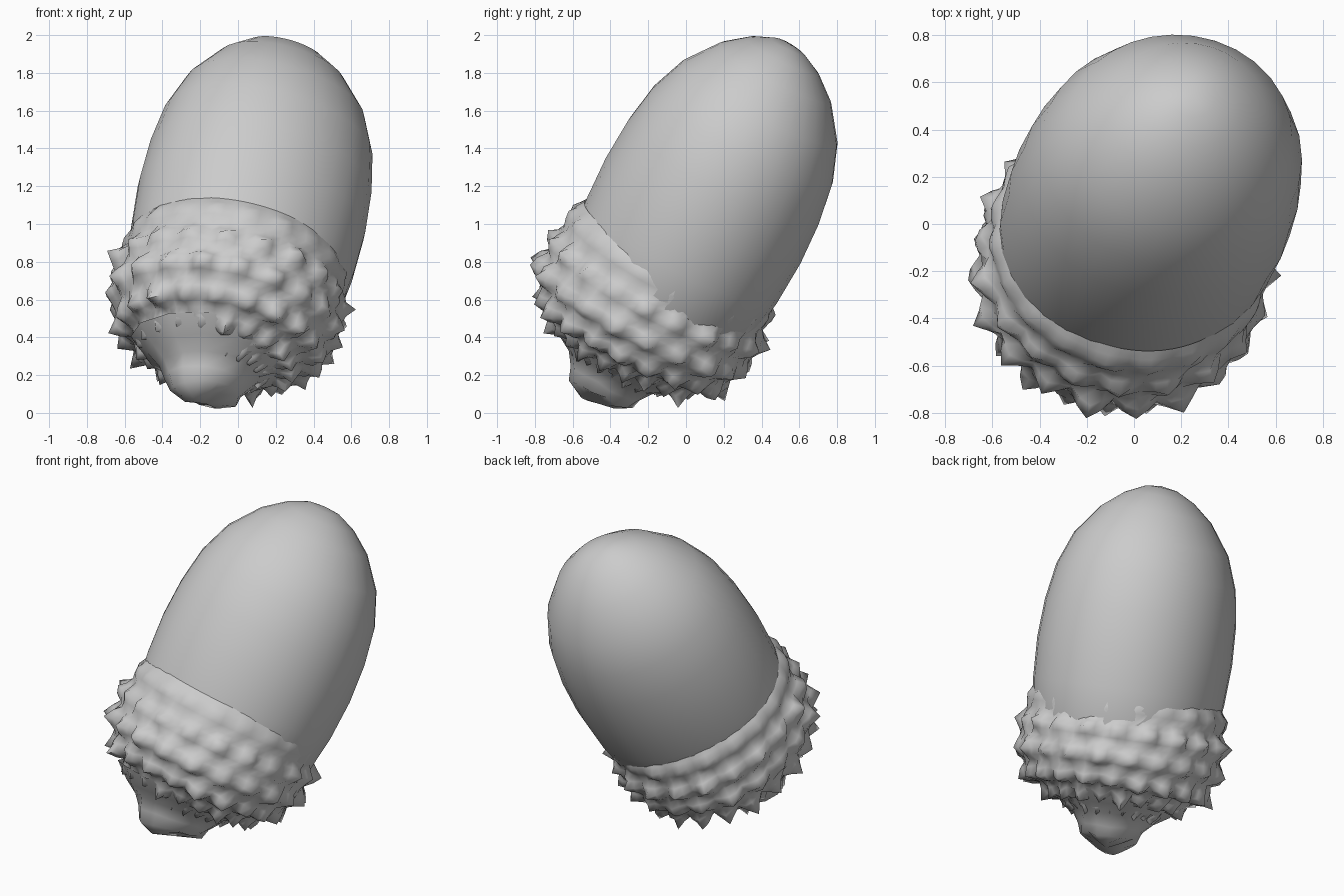
import bpy, bmesh, math, random
from mathutils import Vector, Matrix

if "Cube" in bpy.data.objects:
    bpy.data.objects.remove(bpy.data.objects["Cube"], do_unlink=True)
random.seed(4)

# Leaning axis shared by every part
axis = Vector((0.22, 0.53, 1)).normalized()
lean = Matrix.Translation((-0.18, -0.485, 0)) @ axis.to_track_quat('Z', 'Y').to_matrix().to_4x4()


def resample(profile, count):
    """Evenly spaced (radius, height) points along a profile."""
    pts = [Vector(p) for p in profile]
    lengths = [(b - a).length for a, b in zip(pts, pts[1:])]
    total = sum(lengths)
    out = []
    for i in range(count):
        d = total * i / (count - 1)
        k = 0
        while k < len(lengths) - 1 and d > lengths[k]:
            d -= lengths[k]
            k += 1
        out.append(pts[k].lerp(pts[k + 1], min(d / lengths[k], 1)))
    return out


def lathe(name, profile, sides, offset, sharp=60):
    """Revolve a bottom-to-top profile; offset(row, column, angle) pushes points outward."""
    bm = bmesh.new()
    rows = []
    for i, (r, h) in enumerate(profile):
        if r < 0.001:
            rows.append([bm.verts.new((0, 0, h))])
            continue
        lo, hi = profile[max(i - 1, 0)], profile[min(i + 1, len(profile) - 1)]
        normal = Vector((hi[1] - lo[1], lo[0] - hi[0])).normalized()
        ring = []
        for j in range(sides):
            ang = math.tau * j / sides
            push = offset(i, j, ang)
            rr, hh = r + push * normal.x, h + push * normal.y
            ring.append(bm.verts.new((rr * math.cos(ang), rr * math.sin(ang), hh)))
        rows.append(ring)
    for a, b in zip(rows, rows[1:]):
        for j in range(sides):
            k = (j + 1) % sides
            if len(a) == 1:
                bm.faces.new((a[0], b[k], b[j]))
            elif len(b) == 1:
                bm.faces.new((a[j], a[k], b[0]))
            else:
                bm.faces.new((a[j], a[k], b[k], b[j]))
    bmesh.ops.recalc_face_normals(bm, faces=bm.faces)
    mesh = bpy.data.meshes.new(name)
    bm.to_mesh(mesh)
    bm.free()
    obj = bpy.data.objects.new(name, mesh)
    bpy.context.collection.objects.link(obj)
    obj.matrix_world = lean
    bpy.ops.object.select_all(action='DESELECT')
    obj.select_set(True)
    bpy.context.view_layer.objects.active = obj
    bpy.ops.object.shade_smooth_by_angle(angle=math.radians(sharp))


# Smooth nut, slightly oval and fuller on one side, with a blunt tip
nut_profile = [(0, 0.6), (0.5, 0.62), (0.56, 0.8), (0.588, 1.0), (0.6, 1.25),
               (0.588, 1.48), (0.552, 1.7), (0.475, 1.9), (0.34, 2.08),
               (0.215, 2.18), (0.1, 2.235), (0, 2.25)]


def oval(i, j, ang):
    turn = ang - math.pi / 4
    return nut_profile[i][0] * (0.035 * math.cos(2 * turn) - 0.025 * math.cos(turn))


lathe("nut", nut_profile, 32, oval)

# Cup covered in staggered knobbly scales, fading out at the rim
ROWS, KNOBS, STEP = 7, 20, 4
cup_profile = resample([(0, 0.25), (0.28, 0.28), (0.42, 0.35), (0.53, 0.42), (0.585, 0.51),
                        (0.615, 0.6), (0.62, 0.7), (0.605, 0.8), (0.598, 0.88),
                        (0.59, 0.93), (0.56, 0.98)], ROWS * STEP + 1)
sizes = [[random.uniform(0.05, 0.095) for _ in range(KNOBS)] for _ in range(ROWS + 1)]


def scales(i, j, ang):
    row = i // STEP
    column = j / STEP + 0.5 * (row % 2)
    du = column % 1 - 0.5
    dv = (i / STEP) % 1 - 0.5
    knob = max(0, 1 - 2 * math.hypot(du, dv)) * sizes[row][int(column) % KNOBS]
    fade = min(1, i / 9, (ROWS * STEP - i) / 6)
    return fade * (knob - 0.018 + random.uniform(-0.012, 0.012)) + 0.013 * math.sin(ang)


lathe("cup", cup_profile, KNOBS * STEP, scales, sharp=80)

# Thick lumpy stem stub, leaning out to one corner and flaring into the cup
stem_profile = [(0, 0.055), (0.1, 0.075), (0.18, 0.11), (0.21, 0.17),
                (0.26, 0.24), (0.35, 0.3), (0.44, 0.38)]


def lumps(i, j, ang):
    corner = ang - math.radians(64)
    return (0.035 * math.cos(corner) + 0.02 * math.cos(2 * corner)
            + random.uniform(-0.012, 0.012))


lathe("stem", stem_profile, 14, lumps)
